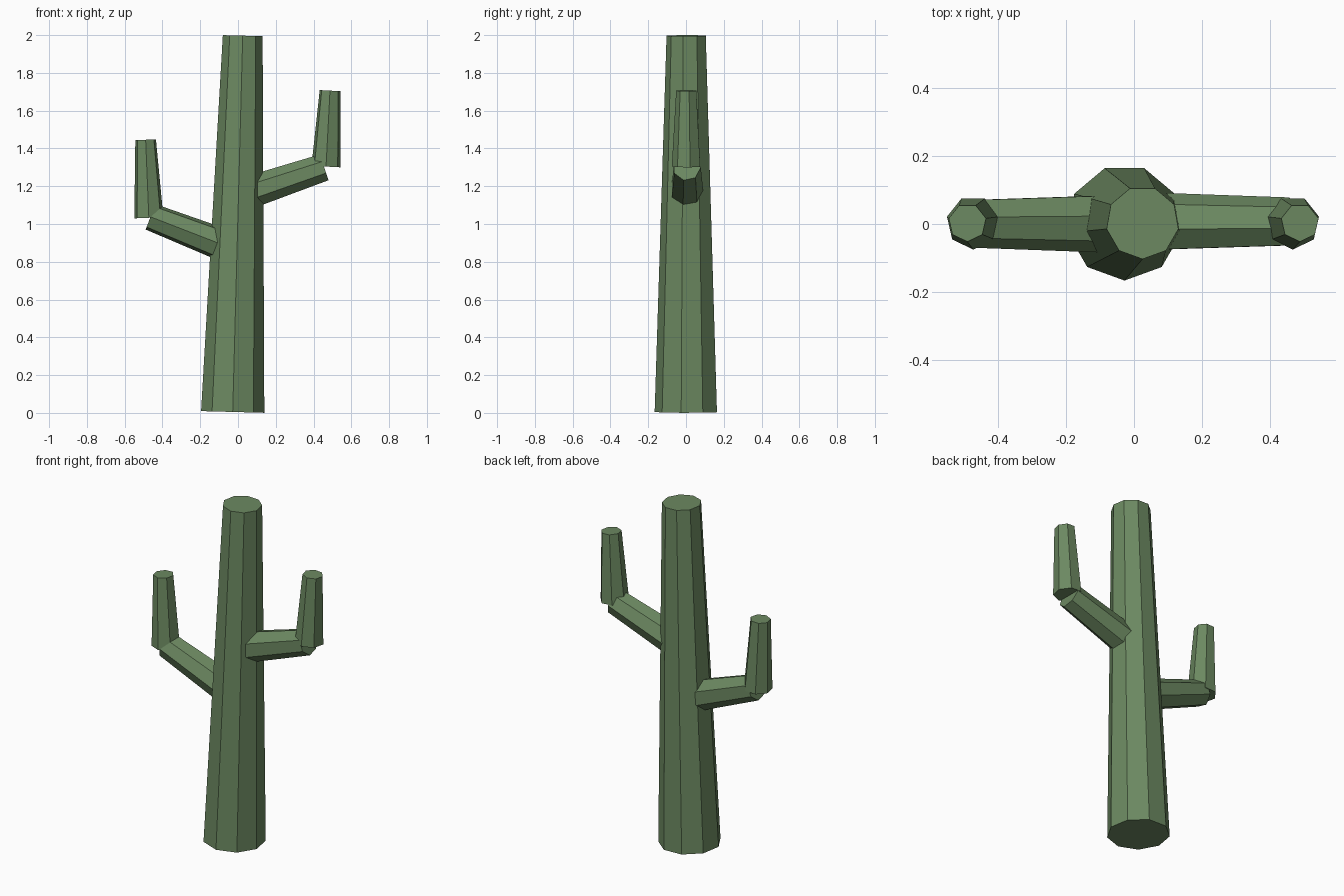
import bpy
from math import atan2, cos, sin, pi
from mathutils import Matrix, Vector

cube = bpy.data.objects.get("Cube")
if cube:
    bpy.data.objects.remove(cube, do_unlink=True)

green = bpy.data.materials.new("cactus_green")
green.use_nodes = True
colour = (0.15, 0.25, 0.12, 1.0)
green.diffuse_color = colour
bsdf = next(n for n in green.node_tree.nodes if n.type == "BSDF_PRINCIPLED")
bsdf.inputs["Base Color"].default_value = colour
bsdf.inputs["Roughness"].default_value = 0.9

CENTRE_Y = 0.004


def stem(name, sides, start, end, r_start, r_end, ridge=-1):
    """Tapered prism between two (x, z) points; ridge is the y side that has a corner."""
    a, b = (Vector((p[0], CENTRE_Y, p[1])) for p in (start, end))
    axis = b - a
    tilt = Matrix.Rotation(atan2(axis.x, axis.z), 3, "Y")
    verts = []
    for base, r in ((a, r_start), (b, r_end)):
        for i in range(sides):
            t = ridge * pi / 2 + 2 * pi * i / sides
            verts.append(base + tilt @ Vector((r * cos(t), r * sin(t), 0)))
    faces = [(i, (i + 1) % sides, (i + 1) % sides + sides, i + sides) for i in range(sides)]
    faces += [tuple(reversed(range(sides))), tuple(range(sides, 2 * sides))]
    mesh = bpy.data.meshes.new(name)
    mesh.from_pydata(verts, [], faces)
    mesh.materials.append(green)
    obj = bpy.data.objects.new(name, mesh)
    bpy.context.collection.objects.link(obj)
    return obj


# Leaning trunk
stem("trunk", 9, (-0.028, 0.005), (0.025, 1.997), 0.17, 0.107)

# Higher arm on the left side
stem("left_arm", 7, (0.092, 1.178), (0.456, 1.30), 0.087, 0.074, ridge=1)
stem("left_arm_tip", 7, (0.466, 1.304), (0.487, 1.706), 0.079, 0.056)

# Lower arm on the right side
stem("right_arm", 7, (-0.109, 0.901), (-0.463, 1.038), 0.087, 0.074)
stem("right_arm_tip", 7, (-0.472, 1.033), (-0.489, 1.446), 0.079, 0.056)
